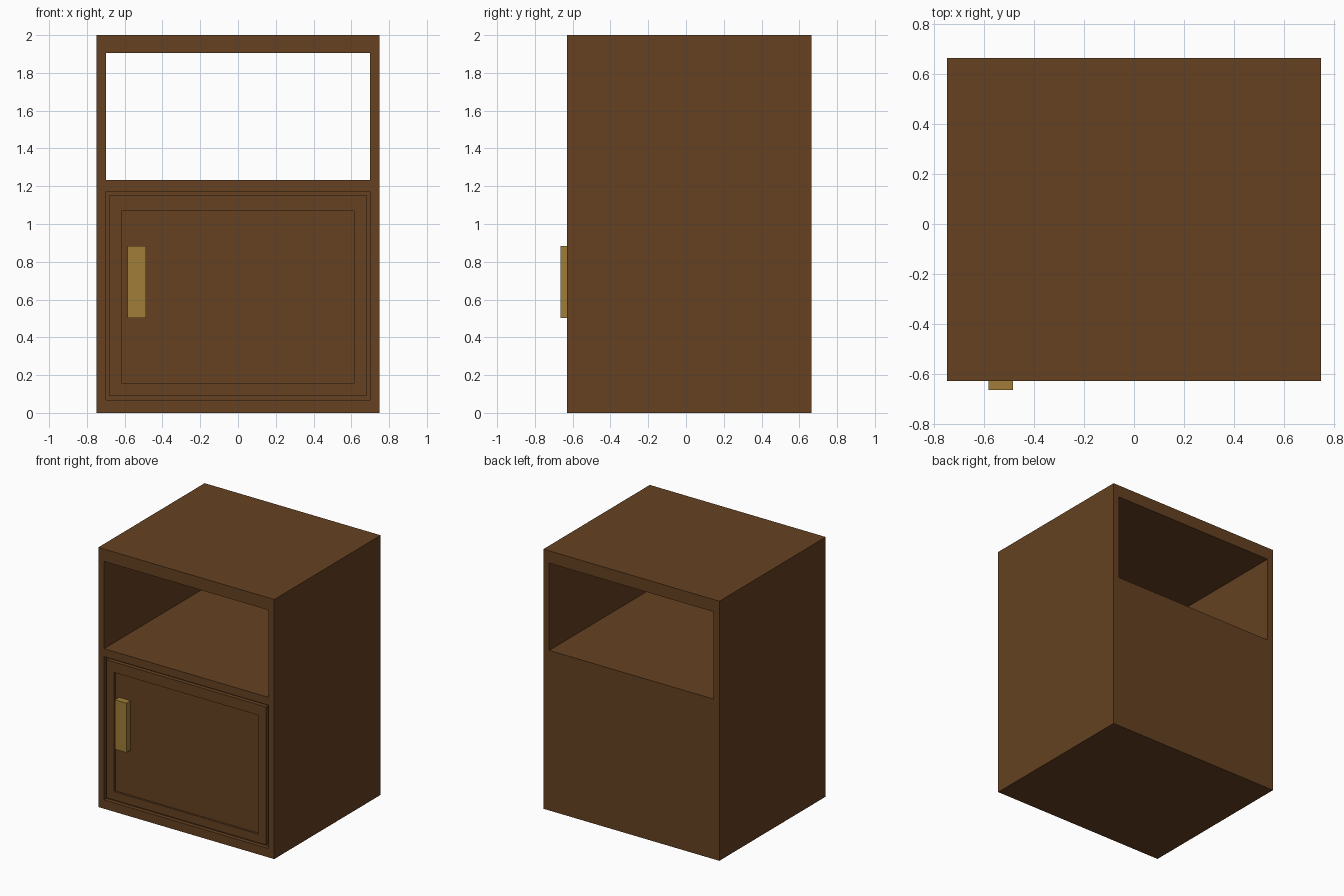
import bpy, bmesh
from mathutils import Vector

if "Cube" in bpy.data.objects:
    bpy.data.objects.remove(bpy.data.objects["Cube"])


def material(name, rgb):
    m = bpy.data.materials.new(name)
    m.diffuse_color = (*rgb, 1)
    m.use_nodes = True
    m.node_tree.nodes["Principled BSDF"].inputs["Base Color"].default_value = m.diffuse_color
    return m


wood = material("dark_brown_wood", (0.130, 0.053, 0.015))
brass = material("aged_brass", (0.352, 0.205, 0.038))


def box(name, lo, hi, mat):
    """Axis-aligned box between two corners."""
    lo, hi = Vector(lo), Vector(hi)
    bm = bmesh.new()
    bmesh.ops.create_cube(bm, size=1)
    for v in bm.verts:
        v.co = (lo + hi) / 2 + v.co * (hi - lo)
    me = bpy.data.meshes.new(name)
    bm.to_mesh(me)
    bm.free()
    me.materials.append(mat)
    ob = bpy.data.objects.new(name, me)
    bpy.context.collection.objects.link(ob)
    return ob


def cut(target, cutter):
    mod = target.modifiers.new("cut", 'BOOLEAN')
    mod.operation = 'DIFFERENCE'
    mod.solver = 'EXACT'
    mod.object = cutter
    bpy.context.view_layer.objects.active = target
    bpy.ops.object.modifier_apply(modifier=mod.name)
    bpy.data.objects.remove(cutter)


FRONT, BACK = -0.63, 0.665

# Cabinet body: open shelf right through the top, shallow door recess below
body = box("cabinet_body", (-0.75, FRONT, 0), (0.75, BACK, 2), wood)
cut(body, box("shelf_cutter", (-0.70, -1, 1.233), (0.70, 1, 1.905), wood))
cut(body, box("door_cutter", (-0.70, -1, 0.068), (0.70, FRONT + 0.03, 1.172), wood))

# Door with a sunken centre panel
door = box("door", (-0.68, FRONT, 0.09), (0.68, FRONT + 0.031, 1.153), wood)
cut(door, box("panel_cutter", (-0.615, -1, 0.155), (0.615, FRONT + 0.015, 1.072), wood))

# Door handle
box("door_handle", (-0.584, -0.665, 0.503), (-0.486, FRONT + 0.016, 0.884), brass)
